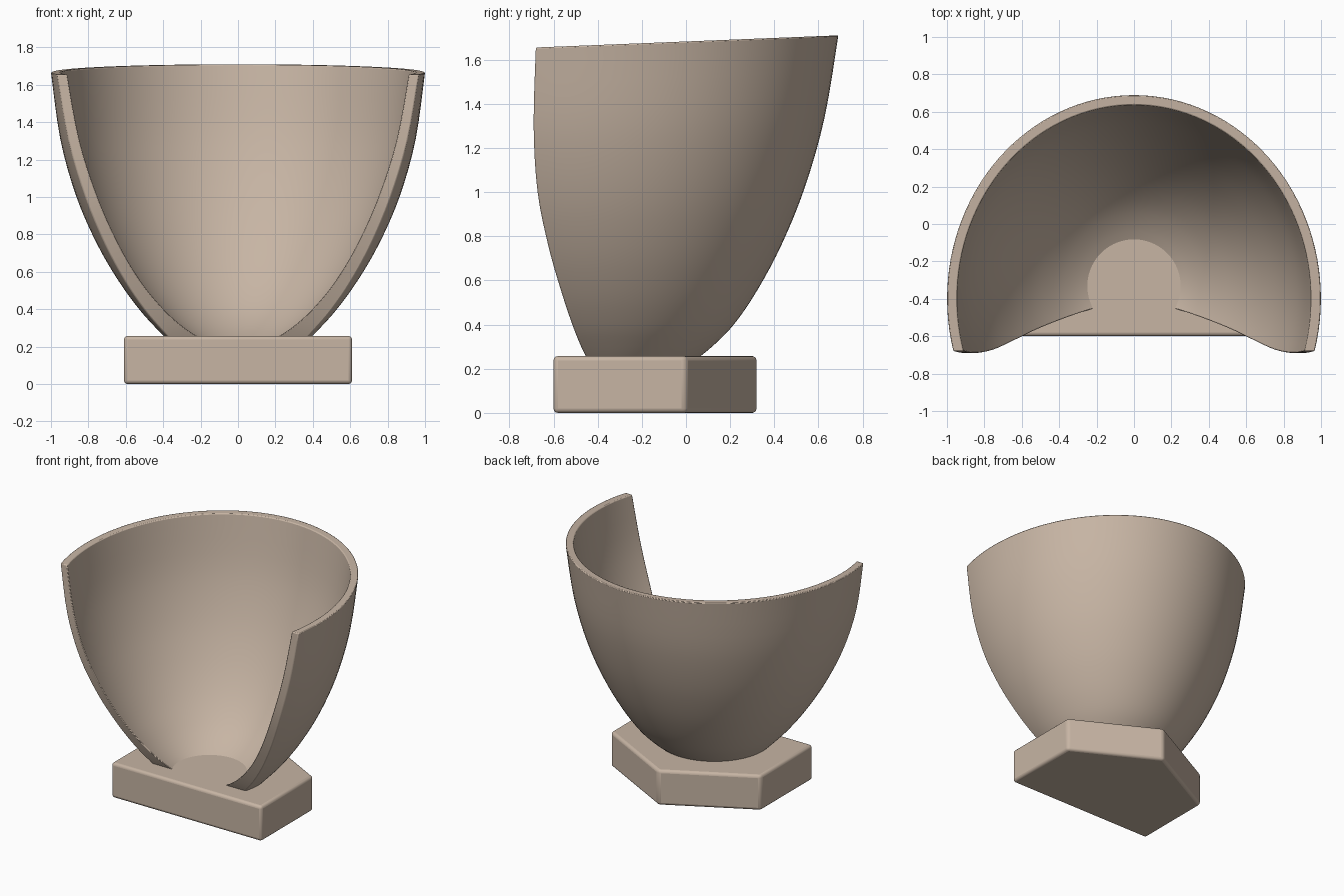
import bpy, bmesh, math

cube = bpy.data.objects.get("Cube")
if cube:
    bpy.data.objects.remove(cube, do_unlink=True)

clay = bpy.data.materials.new("warm_clay")
clay.use_nodes = True
colour = (0.57, 0.46, 0.37, 1)
clay.diffuse_color = colour
clay.node_tree.nodes["Principled BSDF"].inputs["Base Color"].default_value = colour


def make_object(name, bm, bevel, segments):
    bmesh.ops.recalc_face_normals(bm, faces=bm.faces)
    mesh = bpy.data.meshes.new(name)
    bm.to_mesh(mesh)
    bm.free()
    mesh.materials.append(clay)
    obj = bpy.data.objects.new(name, mesh)
    bpy.context.collection.objects.link(obj)
    mod = obj.modifiers.new("soft_edges", "BEVEL")
    mod.width, mod.segments = bevel, segments
    mod.limit_method, mod.angle_limit = "ANGLE", math.radians(35)
    bpy.ops.object.select_all(action="DESELECT")
    obj.select_set(True)
    bpy.context.view_layer.objects.active = obj
    bpy.ops.object.shade_smooth_by_angle(angle=math.radians(35))
    return obj


def smooth_rows(rows, steps):
    """Catmull-Rom interpolation through the profile rows."""
    padded = [rows[0]] + rows + [rows[-1]]
    result = []
    for p0, p1, p2, p3 in zip(padded, padded[1:], padded[2:], padded[3:]):
        for k in range(steps):
            t = k / steps
            result.append([b + 0.5 * t * (c - a + t * (2 * a - 5 * b + 4 * c - d
                           + t * (3 * (b - c) + d - a)))
                           for a, b, c, d in zip(p0, p1, p2, p3)])
    return result + [list(rows[-1])]


# Pedestal: house-shaped slab with its point at the back
bm = bmesh.new()
outline = [(-0.61, -0.6), (0.61, -0.6), (0.61, 0), (0, 0.325), (-0.61, 0)]
face = bm.faces.new([bm.verts.new((x, y, 0)) for x, y in outline])
top = bmesh.ops.extrude_face_region(bm, geom=[face])["geom"]
bmesh.ops.translate(bm, vec=(0, 0, 0.257),
                    verts=[v for v in top if isinstance(v, bmesh.types.BMVert)])
make_object("pedestal", bm, 0.02, 3)

# Cup shell rows: height, half width, back y, front cut y, wall thickness
profile = [
    (0.23, 0.37, 0.03, -0.44, 0.165),
    (0.30, 0.44, 0.12, -0.475, 0.125),
    (0.40, 0.53, 0.22, -0.515, 0.10),
    (0.55, 0.64, 0.325, -0.565, 0.08),
    (0.75, 0.757, 0.435, -0.622, 0.07),
    (1.00, 0.866, 0.54, -0.672, 0.063),
    (1.30, 0.95, 0.628, -0.69, 0.057),
    (1.655, 1.0, 0.69, -0.68, 0.053),
]
rows = smooth_rows(profile, 4)
low, high = rows[0][0], rows[-1][0]
COLUMNS = 72

bm = bmesh.new()
loops = []
for z, width, back, front, wall in rows:
    rise = (z - low) / (high - low)
    centre = -0.33 - 0.07 * rise
    sides = []
    for inset in (0, wall):
        rx, ry = width - inset, back - centre - inset
        start = math.asin((front - centre) / ry)
        side = []
        for j in range(COLUMNS + 1):
            a = start + (math.pi - 2 * start) * j / COLUMNS
            y = centre + ry * math.sin(a)
            # the rim climbs gently toward the back
            side.append(bm.verts.new((rx * math.cos(a), y,
                                      z + 0.04 * rise * (y + 0.68))))
        sides.append(side)
    loops.append(sides[0] + sides[1][::-1])

# Walls and cut edges
count = len(loops[0])
for lower, upper in zip(loops, loops[1:]):
    for j in range(count):
        k = (j + 1) % count
        bm.faces.new((lower[j], lower[k], upper[k], upper[j]))
# Rim and foot strips
for loop in (loops[0], loops[-1]):
    for j in range(COLUMNS):
        bm.faces.new((loop[j], loop[j + 1], loop[count - 2 - j], loop[count - 1 - j]))
make_object("cup_shell", bm, 0.006, 2)
